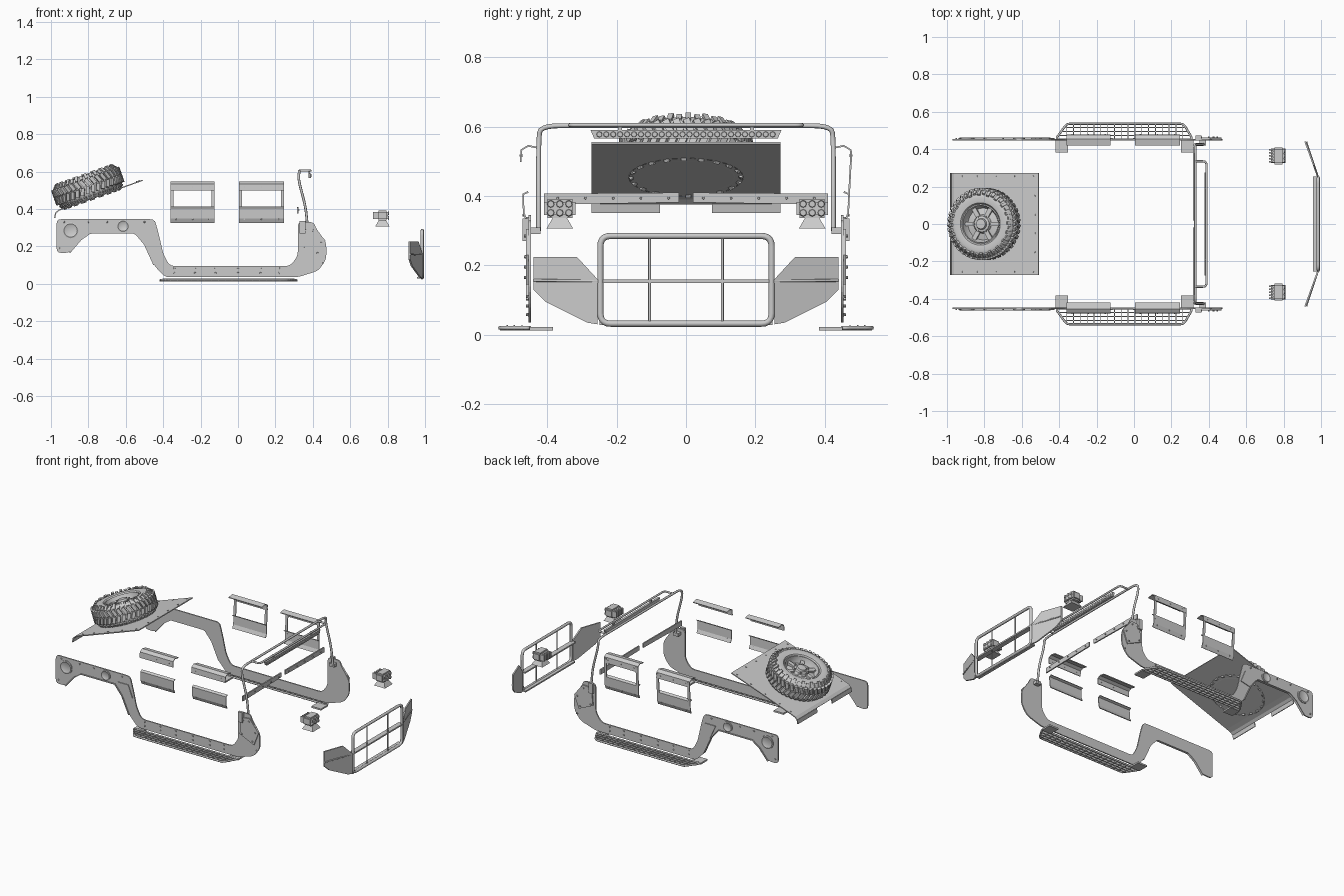
import bpy, bmesh, math
from mathutils import Vector, Matrix

if "Cube" in bpy.data.objects:
    bpy.data.objects.remove(bpy.data.objects["Cube"])

TILT = math.radians(19.5)


def finish(bm, name, smooth=False):
    bmesh.ops.recalc_face_normals(bm, faces=bm.faces[:])
    me = bpy.data.meshes.new(name)
    bm.to_mesh(me)
    bm.free()
    ob = bpy.data.objects.new(name, me)
    bpy.context.collection.objects.link(ob)
    if smooth:
        bpy.ops.object.select_all(action='DESELECT')
        ob.select_set(True)
        bpy.context.view_layer.objects.active = ob
        bpy.ops.object.shade_smooth_by_angle(angle=math.radians(40))
    return ob


def add_box(bm, lo, hi, mat=Matrix()):
    lo, hi = Vector(lo), Vector(hi)
    m = mat @ Matrix.Translation((lo + hi) / 2) @ Matrix.Diagonal((*(hi - lo), 1))
    bmesh.ops.create_cube(bm, size=1, matrix=m)


def boxes(name, items):
    bm = bmesh.new()
    for lo, hi in items:
        add_box(bm, [min(a, b) for a, b in zip(lo, hi)], [max(a, b) for a, b in zip(lo, hi)])
    return finish(bm, name)


def prism(name, pts, vec):
    bm = bmesh.new()
    f = bm.faces.new([bm.verts.new(p) for p in pts])
    g = bmesh.ops.extrude_face_region(bm, geom=[f])
    bmesh.ops.translate(bm, vec=vec, verts=[v for v in g['geom'] if isinstance(v, bmesh.types.BMVert)])
    bm.faces.ensure_lookup_table()
    return finish(bm, name)


def ribbon(name, a, b, thick=0.005):
    # sheet between two matching polylines
    bm = bmesh.new()
    va, vb = [bm.verts.new(p) for p in a], [bm.verts.new(p) for p in b]
    for i in range(len(a) - 1):
        bm.faces.new((va[i], va[i + 1], vb[i + 1], vb[i]))
    ob = finish(bm, name)
    m = ob.modifiers.new("thickness", 'SOLIDIFY')
    m.thickness, m.offset = thick, 0
    return ob


def fillet(pts, r, closed=False, n=5):
    pts, out = [Vector(p) for p in pts], []
    for i, p in enumerate(pts):
        if not closed and i in (0, len(pts) - 1):
            out.append(p)
            continue
        u, v = pts[i - 1] - p, pts[(i + 1) % len(pts)] - p
        a = p + u.normalized() * min(r, u.length * .45)
        b = p + v.normalized() * min(r, v.length * .45)
        out += [a * (1 - t) ** 2 + p * 2 * t * (1 - t) + b * t * t for t in [k / n for k in range(n + 1)]]
    return out


def tube(name, pts, r, bend=0, closed=False):
    pts = fillet(pts, bend, closed) if bend else pts
    cu = bpy.data.curves.new(name, 'CURVE')
    cu.dimensions, cu.bevel_depth, cu.bevel_resolution, cu.use_fill_caps = '3D', r, 2, True
    sp = cu.splines.new('POLY')
    sp.points.add(len(pts) - 1)
    for q, p in zip(sp.points, pts):
        q.co = (*p, 1)
    sp.use_cyclic_u = closed
    ob = bpy.data.objects.new(name, cu)
    bpy.context.collection.objects.link(ob)


def bolts(name, pts, axis, r=.005, h=.008):
    bm = bmesh.new()
    rot = Vector((0, 0, 1)).rotation_difference(Vector(axis)).to_matrix().to_4x4()
    for p in pts:
        bmesh.ops.create_cone(bm, cap_ends=True, segments=8, radius1=r, radius2=r * .8, depth=h,
                              matrix=Matrix.Translation(p) @ rot)
    return finish(bm, name)


def lathe(name, prof, mat, n=64):
    bm = bmesh.new()
    vs = [bm.verts.new((r, 0, z)) for r, z in prof]
    es = [bm.edges.new((a, b)) for a, b in zip(vs, vs[1:])]
    bmesh.ops.spin(bm, geom=vs + es, cent=(0, 0, 0), axis=(0, 0, 1), angle=math.tau, steps=n)
    bmesh.ops.remove_doubles(bm, verts=bm.verts[:], dist=1e-4)
    bm.transform(mat)
    return finish(bm, name, True)


# Body side armour, steps and window guards on both sides
PANEL = [(-.97, .345), (-.445, .345), (-.42, .25), (-.40, .16), (-.365, .095), (.28, .095), (.32, .15),
         (.32, .33), (.405, .33), (.415, .30), (.472, .22), (.472, .13), (.43, .07), (.32, .035), (-.39, .035),
         (-.45, .10), (-.50, .21), (-.55, .27), (-.79, .27), (-.84, .235), (-.90, .165), (-.97, .165)]
for s, tag in ((-1, "front"), (1, "back")):
    outline = fillet([(x, s * .447, z) for x, z in PANEL], .025, True, 3)
    prism(tag + "_side_armor", outline, (0, s * .008, 0))
    prism(tag + "_cowl_plate", [(x, s * .455, z) for x, z in
          [(.345, .30), (.405, .305), (.468, .23), (.435, .145), (.335, .19)]], (0, s * .007, 0))
    bolts(tag + "_armor_bolts",
          [(x, s * .457, z) for x in (-.34, -.23, -.12, 0, .12, .22) for z in (.058, .083)] +
          [(x, s * .464, z) for x, z in ((.36, .285), (.40, .285), (.445, .225), (.425, .165), (.35, .195))] +
          [(x, s * .457, .33) for x in (-.93, -.8, -.7, -.6, -.5)] + [(.45, s * .457, .11), (-.95, s * .457, .19)],
          (0, s, 0))
    # wheel arch lip
    ribbon(tag + "_arch_lip", [(x, s * .447, z) for x, z in PANEL[15:21]],
           [(x, s * .462, z) for x, z in PANEL[15:21]])
    prism(tag + "_rear_pillar_plate", [(x, s * .455, z) for x, z in
          [(-.53, .29), (-.455, .29), (-.425, .215), (-.49, .20)]], (0, s * .005, 0))
    # tail lamp and filler recesses
    face = Matrix.Rotation(-s * math.pi / 2, 4, 'X')
    for nm, x, z, r in (("tail_lamp_ring", -.895, .285, .042), ("filler_ring", -.615, .308, .032)):
        lathe(f"{tag}_{nm}", [(r, 0), (r, .005), (r * .85, .007), (r * .6, .002), (.0, .002)],
              Matrix.Translation((x, s * .455, z)) @ face, 24)
    # grated step
    tube(tag + "_step_frame", [(-.42, s * .452, .02), (-.36, s * .536, .02), (.265, s * .536, .02),
                               (.315, s * .452, .02)], .006, .02, True)
    bars = []
    for y in (.473, .495, .516):
        e = (y - .452) / .084
        bars.append(((-.42 + .06 * e, s * y - .002, .012), (.315 - .05 * e, s * y + .002, .028)))
    for i in range(18):
        x = -.36 + i * .0365
        bars.append(((x - .002, s * .45, .013), (x + .002, s * .536, .026)))
    boxes(tag + "_step_grating", bars)
    boxes(tag + "_step_mounts", [((x, s * .383, .012), (x + .068, s * .452, .022)) for x in (-.42, .25)])
    # window guards
    for x0, x1, nm in ((-.36, -.125, "rear"), (.005, .245, "fore")):
        up = [(.42, .538), (.455, .545), (.475, .533), (.477, .498)]
        low = [(.455, .412), (.470, .405), (.468, .35), (.458, .327)]
        for part, prof in (("upper", up), ("lower", low)):
            ribbon(f"{tag}_{nm}_window_{part}_rail", [(x0, s * y, z) for y, z in prof],
                   [(x1, s * y, z) for y, z in prof])
        if s > 0:
            for a, b in ((x0, x0 + .016), (x1 - .016, x1)):
                ribbon(f"{nm}_window_post", [(a, .477, .53), (a, .469, .38)], [(b, .477, .53), (b, .469, .38)])
        bolts(f"{tag}_{nm}_window_bolts", [(x0 + k * (x1 - x0), s * y, z) for k in (.12, .5, .88)
                                           for y, z in ((.476, .517), (.468, .345))], (0, s, 0), .004)

    # windshield base bar with bolts
    prism(tag + "_dash_bar", [(.315, s * y, z) for y, z in
          [(.02, .41), (.41, .407), (.41, .375), (.02, .382)]], (.008, 0, 0))
    bolts(tag + "_dash_bolts", [(.325, s * y, .394) for y in (.05, .13, .21, .29, .37)], (1, 0, 0), .004)
    boxes(tag + "_windshield_hinge", [((.35, s * .42, .29), (.385, s * .45, .31)),
                                      ((.33, s * .455, .27), (.36, s * .472, .335))])

    # cube lamp facing forward
    y = s * .364
    bm = bmesh.new()
    add_box(bm, (.742, y - .045, .337), (.803, y + .045, .392))
    bmesh.ops.bevel(bm, geom=bm.edges[:], offset=.009, segments=2, affect='EDGES')
    for k in range(5):
        add_box(bm, (.722, y - .036 + k * .016, .345), (.744, y - .028 + k * .016, .383))
    finish(bm, tag + "_lamp_head")
    bolts(tag + "_lamp_lenses", [(.804, y + k * .026, z) for k in (-1, 0, 1) for z in (.352, .377)],
          (1, 0, 0), .011, .006)
    bm = bmesh.new()
    bmesh.ops.create_cone(bm, cap_ends=True, segments=4, radius1=.055, radius2=.028, depth=.032,
                          matrix=Matrix.Translation((.772, y, .322)) @ Matrix.Rotation(math.pi / 4, 4, 'Z'))
    finish(bm, tag + "_lamp_base")

    # bumper wing
    wing = [(.255, .16), (.315, .225), (.44, .225), (.44, .13), (.405, .095), (.285, .035), (.255, .03)]
    prism(tag + "_bumper_wing", [(.978 - .36 * (q - .255), s * q, z) for q, z in wing], (.009, 0, 0))
    tube(tag + "_bumper_wing_rib", [(.985, s * .25, .155), (.922, s * .44, .157)], .004)

# Bumper brush guard
tube("bumper_hoop", [(.985, -.247, .032), (.985, -.247, .285), (.985, .247, .285), (.985, .247, .032)],
     .009, .03, True)
boxes("bumper_crossbars", [((.958, -.255, .15), (.99, .255, .159)), ((.958, -.25, .028), (.988, .25, .037))])
for y in (-.105, .105):
    tube("bumper_upright", [(.985, y, .03), (.985, y, .287)], .004)

# Windshield hoop, forward light rack and light strip
hoop = [(.372, .425, .30), (.362, .425, .41), (.322, .425, .56), (.328, .42, .603)]
tube("windshield_hoop", hoop + [(x, -y, z) for x, y, z in reversed(hoop)], .007, .06)
tube("light_rack", [(.326, .335, .605), (.388, .335, .605), (.388, -.335, .605), (.326, -.335, .605)], .006, .02)
prism("light_strip", [(.376, -.275, .59), (.376, .275, .59), (.376, .265, .566), (.376, -.265, .566)], (.014, 0, 0))
bolts("light_strip_lenses", [(.391, -.25 + i * .02, .578) for i in range(26)], (1, 0, 0), .009, .005)
boxes("light_strip_brackets", [((.378, y - .006, .575), (.386, y + .006, .607)) for y in (-.19, .19)])

# Sloped rear deck with turned-down lip
deck = [(-.51, .553), (-.93, .404), (-.96, .392), (-.975, .378)]
ribbon("rear_deck", [(x, -.272, z) for x, z in deck], [(x, .272, z) for x, z in deck], .006)
for s in (-1, 1):
    lip = [(-.975, .378), (-.98, .352)]
    ribbon("rear_deck_lip", [(x, s * .075, z) for x, z in lip], [(x, s * .272, z) for x, z in lip], .006)
bolts("deck_bolts", [(x, y, .553 + (x + .51) * .355 + .003) for y in (-.255, .255)
                     for x in (-.54, -.64, -.74, -.84, -.92)] +
      [(-.53, y, .549) for y in (-.15, -.05, .05, .15)], (-.334, 0, .943), .005)

# Spare wheel lying on the deck
wheel = Matrix.Translation((-.803, 0, .522)) @ Matrix.Rotation(-TILT, 4, 'Y')
half = [(.105, .045), (.113, .056), (.14, .060), (.165, .054), (.178, .040)]
lathe("spare_tire", half + [(.181, 0), (.178, -.045), (.165, -.066), (.14, -.072), (.113, -.068), (.105, -.05)], wheel)
lathe("wheel_rim", [(.106, .05), (.10, .052), (.095, .03), (.085, .012), (.05, .02), (.042, .035), (.03, .038),
                    (.026, .05), (0, .052)], wheel, 40)
lathe("wheel_back", [(.106, -.058), (.09, -.05), (0, -.05)], wheel, 40)
bm = bmesh.new()
N = 40
for i in range(N):
    for row in (-1, 1):
        m = wheel @ Matrix.Rotation(math.tau * (i + .25 * row) / N, 4, 'Z')
        tread = m @ Matrix.Translation((.182, 0, row * .021)) @ Matrix.Rotation(row * .4, 4, 'X')
        add_box(bm, (-.008, -.0095, -.02), (.011, .0095, .02), tread)
        ln = .014 if i % 2 else .022
        side = m @ Matrix.Translation((.170, 0, row * .054 - .005)) @ Matrix.Rotation(row * .85, 4, 'Y')
        add_box(bm, (-ln, -.008, -.005), (.012, .008, .006), side)
finish(bm, "tire_lugs")
bm = bmesh.new()
for i in range(6):
    m = wheel @ Matrix.Rotation(math.tau * i / 6, 4, 'Z')
    add_box(bm, (.035, -.012, .012), (.096, .012, .03), m)
    bmesh.ops.create_cone(bm, cap_ends=True, segments=6, radius1=.006, radius2=.006, depth=.014,
                          matrix=m @ Matrix.Translation((.043, 0, .036)))
finish(bm, "wheel_spokes")
